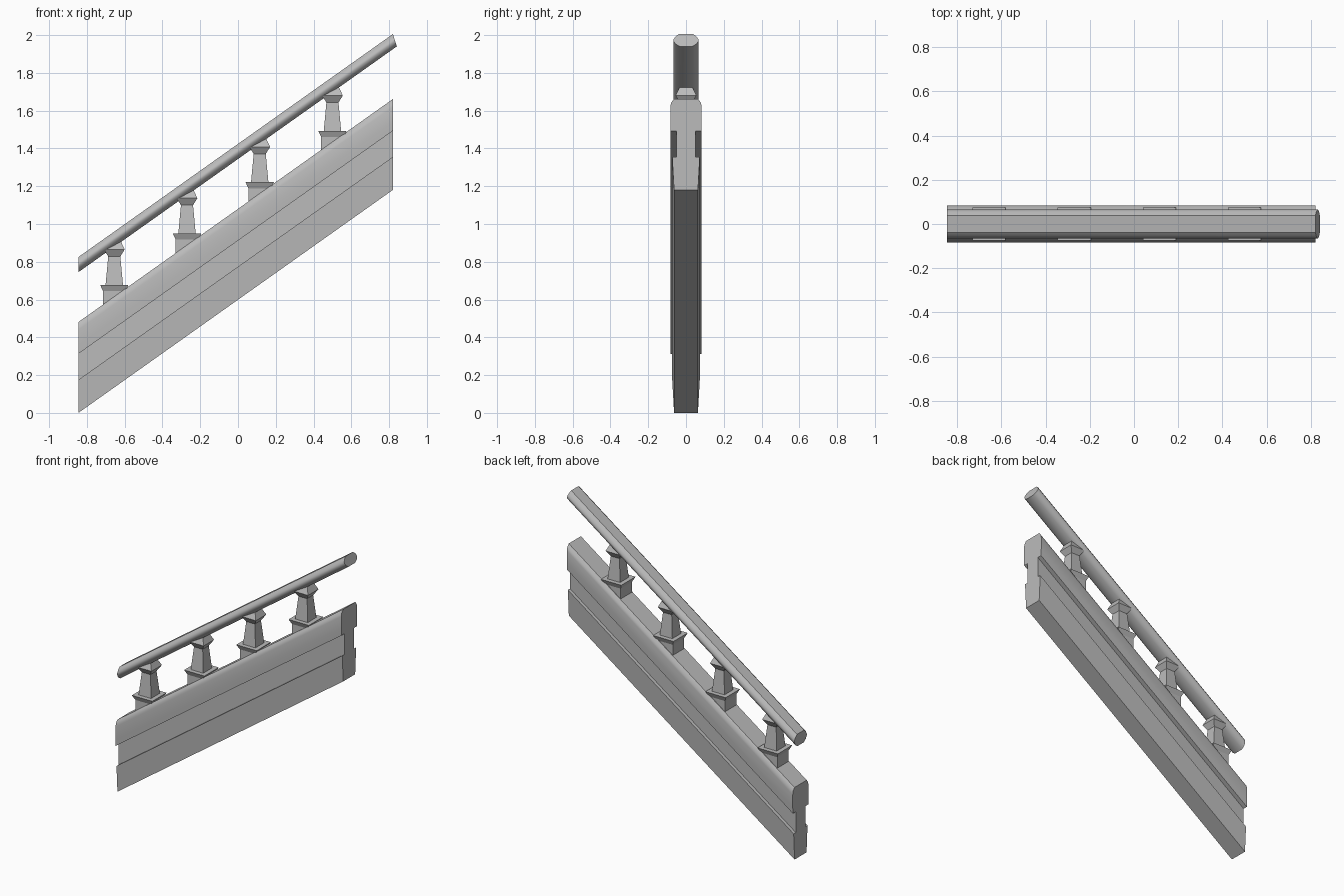
import bpy, bmesh, math

cube = bpy.data.objects.get("Cube")
if cube:
    bpy.data.objects.remove(cube, do_unlink=True)

SLOPE = 0.709      # rise per unit of x
LEFT, RIGHT = -0.845, 0.82

stone = bpy.data.materials.new("grey_stone")
stone.use_nodes = True
GREY = (0.5, 0.5, 0.5, 1)
stone.diffuse_color = GREY
stone.node_tree.nodes["Principled BSDF"].inputs["Base Color"].default_value = GREY


def finish(name, bm, angle=None):
    bmesh.ops.recalc_face_normals(bm, faces=bm.faces)
    mesh = bpy.data.meshes.new(name)
    bm.to_mesh(mesh)
    bm.free()
    mesh.materials.append(stone)
    obj = bpy.data.objects.new(name, mesh)
    bpy.context.collection.objects.link(obj)
    if angle:
        bpy.ops.object.select_all(action="DESELECT")
        obj.select_set(True)
        bpy.context.view_layer.objects.active = obj
        bpy.ops.object.shade_smooth_by_angle(angle=math.radians(angle))
    return obj


def bridge_rings(bm, rings):
    """Skin a list of equal vertex rings and cap both ends."""
    for a, b in zip(rings, rings[1:]):
        for i in range(len(a)):
            j = (i + 1) % len(a)
            bm.faces.new((a[i], a[j], b[j], b[i]))
    bm.faces.new(rings[0])
    bm.faces.new(rings[-1])


def sloped_bar(name, half, base, angle, end_lean=0.0):
    """Sweep a mirrored (half width, height) profile up the slope."""
    profile = half + [(-y, z) for y, z in reversed(half)]
    top = max(z for y, z in half)
    bm = bmesh.new()
    rings = []
    for x0, lean in ((LEFT, 0), (RIGHT, end_lean)):
        ring = []
        for y, z in profile:
            x = x0 + lean * (1 - z / top)
            ring.append(bm.verts.new((x, y, base + z + SLOPE * (x - LEFT))))
        rings.append(ring)
    bridge_rings(bm, rings)
    return finish(name, bm, angle)


def baluster(name, x, z):
    """Square post: pedestal with lip, tapered shaft and pointed cap."""
    levels = [(0.06, -0.15), (0.06, -0.032), (0.075, 0), (0.046, 0),
              (0.032, 0.15), (0.055, 0.187), (0.034, 0.232)]
    bm = bmesh.new()
    rings = [[bm.verts.new((x + sx * r, sy * r, z + h))
              for sx, sy in ((-1, -1), (1, -1), (1, 1), (-1, 1))]
             for r, h in levels]
    bridge_rings(bm, rings)
    return finish(name, bm)


# Stringer beam with a groove along each side
sloped_bar("stringer_beam",
           [(0.063, 0), (0.073, 0.175), (0.05, 0.175), (0.05, 0.313),
            (0.081, 0.313), (0.083, 0.36), (0.083, 0.44), (0.079, 0.462),
            (0.064, 0.481)], 0, 35)

# Rounded handrail with a flat top
sloped_bar("handrail",
           [(0.034, 0), (0.055, 0.015), (0.065, 0.033), (0.065, 0.047),
            (0.055, 0.065), (0.038, 0.08)], 0.745, 35, 0.021)

# Evenly spaced balusters climbing the slope
for i in range(4):
    step = 0.385 * i
    baluster(f"baluster_{i + 1}", -0.655 + step, 0.678 + SLOPE * step * 0.995)
